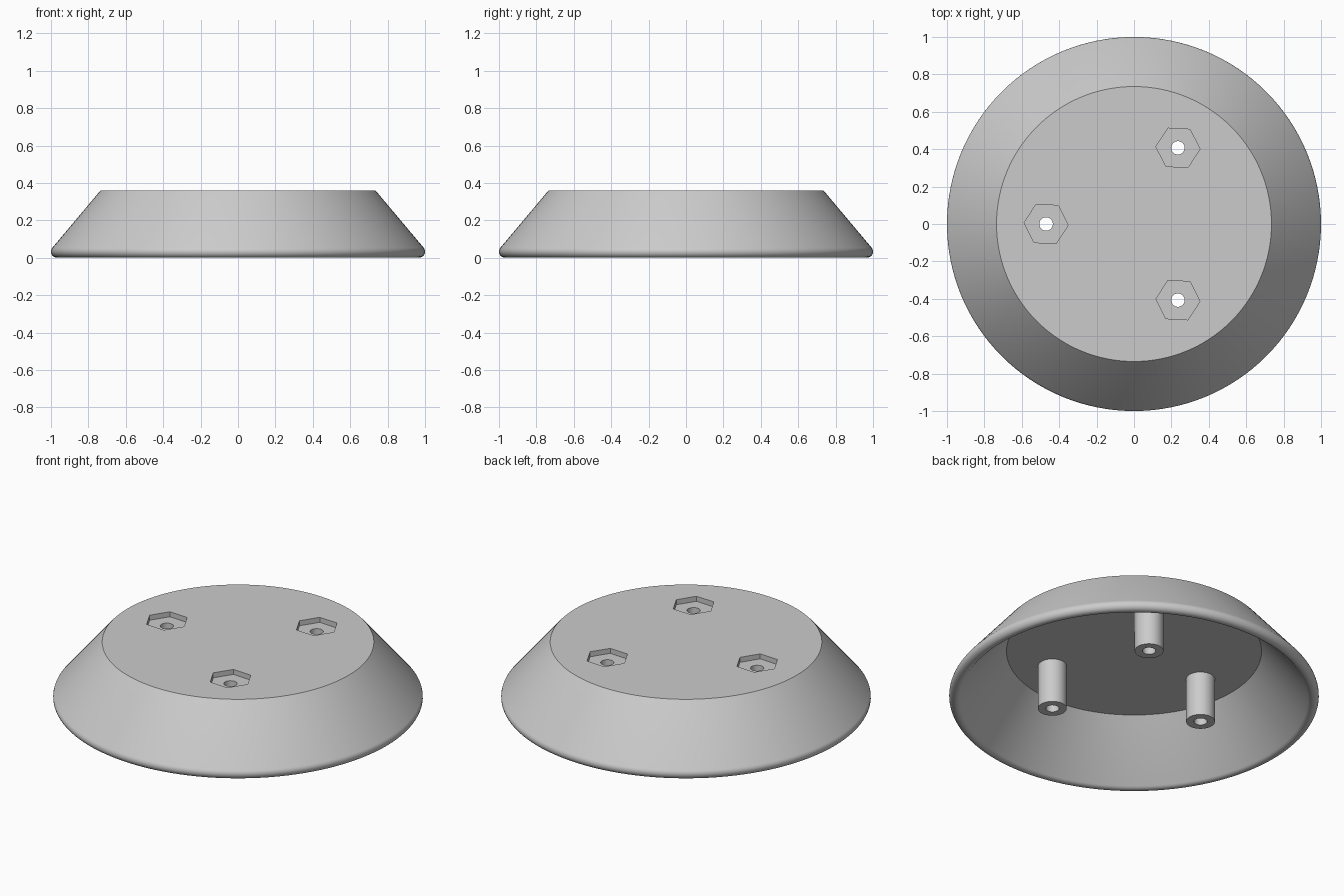
import bpy
import bmesh
from math import radians, cos, sin, atan2, pi

if "Cube" in bpy.data.objects:
    bpy.data.objects.remove(bpy.data.objects["Cube"], do_unlink=True)

grey = bpy.data.materials.new("plain grey")
grey.use_nodes = True
colour = (0.6, 0.6, 0.6, 1)
grey.diffuse_color = colour
grey.node_tree.nodes["Principled BSDF"].inputs["Base Color"].default_value = colour

TOP, CEILING, POST_END, HEX_FLOOR = 0.36, 0.31, 0.045, 0.33
TOP_R, CEILING_R = 0.735, 0.69
RIM_R, RIM_C = 0.033, (0.967, 0.033)
POST_R, HOLE_R, HEX_R = 0.078, 0.036, 0.118
RING = 0.47


def add_object(name, bm):
    bmesh.ops.recalc_face_normals(bm, faces=bm.faces)
    mesh = bpy.data.meshes.new(name)
    bm.to_mesh(mesh)
    bm.free()
    mesh.materials.append(grey)
    obj = bpy.data.objects.new(name, mesh)
    bpy.context.collection.objects.link(obj)
    return obj


def lathe(name, profile, steps):
    """Revolve (radius, z) points about z; points on the axis become flat caps."""
    bm = bmesh.new()
    rings = []
    for r, z in profile:
        rings.append([bm.verts.new((r * cos(2 * pi * i / steps), r * sin(2 * pi * i / steps), z))
                      for i in range(steps)])
    for a, b in zip(rings, rings[1:]):
        for i in range(steps):
            j = (i + 1) % steps
            bm.faces.new((a[i], a[j], b[j], b[i]))
    return bm, rings


def prism(name, radius, z0, z1, sides, turn, centre):
    bm, rings = lathe(name, [(radius, z0), (radius, z1)], sides)
    for ring in rings:
        bm.faces.new(ring)
    obj = add_object(name, bm)
    obj.location = (*centre, 0)
    obj.rotation_euler.z = turn
    obj.hide_render = True
    return obj


def smooth(obj):
    bpy.ops.object.select_all(action="DESELECT")
    obj.select_set(True)
    bpy.context.view_layer.objects.active = obj
    bpy.ops.object.shade_smooth_by_angle(angle=radians(30))


# Hollow dish: sloped wall ending in a fully rounded rim
slope = atan2(0.255, 0.3)
steps = 12
rim = [(RIM_C[0] + RIM_R * cos(slope - pi * i / steps),
        RIM_C[1] + RIM_R * sin(slope - pi * i / steps)) for i in range(steps + 1)]
bm, rings = lathe("dish", [(TOP_R, TOP)] + rim + [(CEILING_R, CEILING)], 128)
bm.faces.new(rings[0])
bm.faces.new(rings[-1])
dish = add_object("dish", bm)

# Three hexagonal nut recesses with bolt holes, and hollow posts below
cutters = []
for i, side in enumerate(("left_back", "right", "left_front")):
    a = radians(60 + 120 * i)
    centre = (RING * cos(a), RING * sin(a))
    cutters.append(prism("recess_cutter", HEX_R, HEX_FLOOR, TOP + 0.1, 6, radians(-3), centre))
    cutters.append(prism("hole_cutter", HOLE_R, CEILING - 0.1, HEX_FLOOR + 0.01, 32, 0, centre))
    bm, _ = lathe("post", [(POST_R, CEILING), (POST_R, POST_END),
                           (HOLE_R, POST_END), (HOLE_R, CEILING)], 32)
    post = add_object("post_" + side, bm)
    post.location = (*centre, 0)
    smooth(post)

for cutter in cutters:
    cut = dish.modifiers.new("cut", "BOOLEAN")
    cut.operation = "DIFFERENCE"
    cut.solver = "EXACT"
    cut.object = cutter
    bpy.ops.object.select_all(action="DESELECT")
    bpy.context.view_layer.objects.active = dish
    bpy.ops.object.modifier_apply(modifier=cut.name)
    bpy.data.objects.remove(cutter, do_unlink=True)
smooth(dish)
